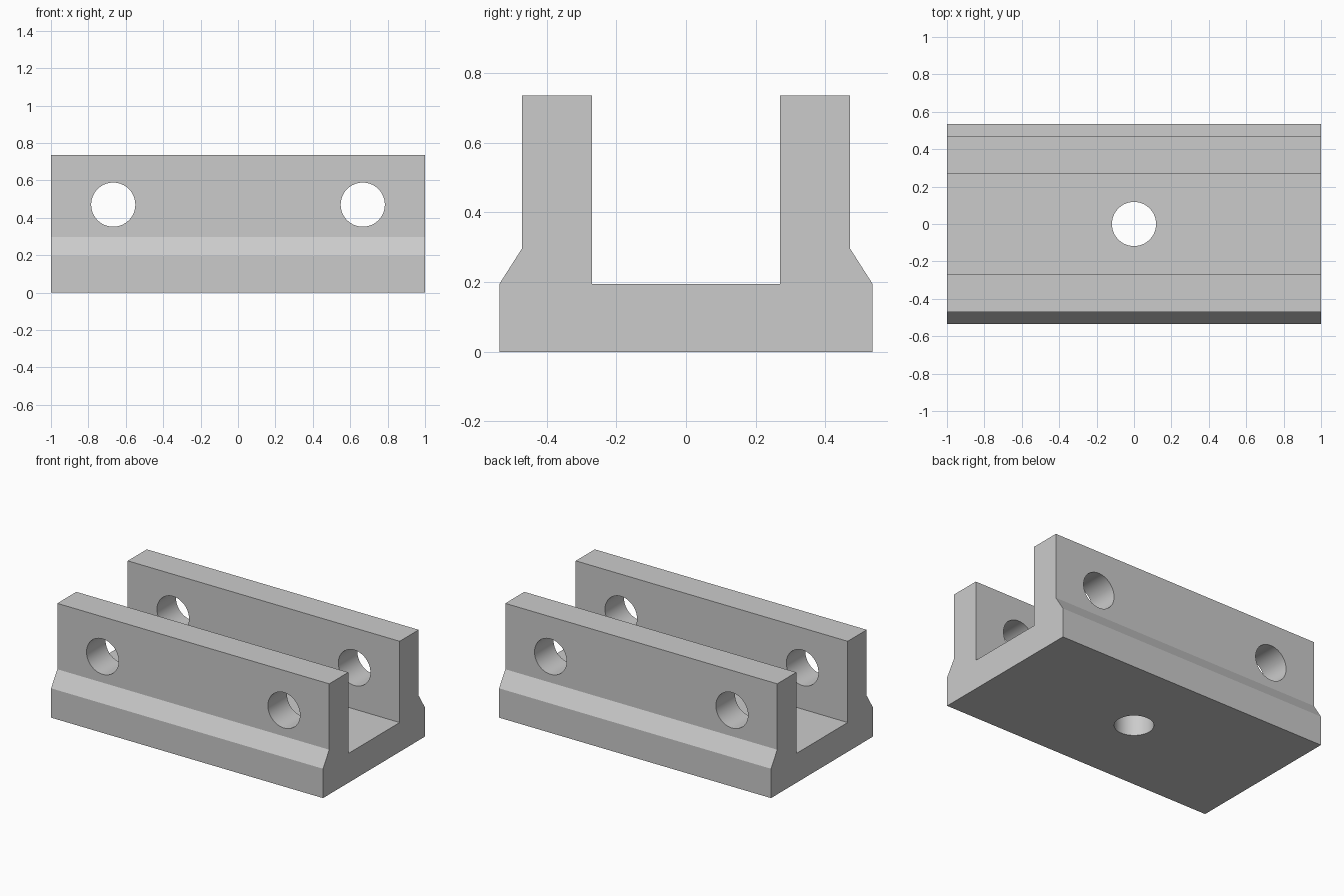
import bpy
import bmesh
import math

default_cube = bpy.data.objects.get("Cube")
if default_cube:
    bpy.data.objects.remove(default_cube, do_unlink=True)

HALF_LENGTH = 1.0
HOLE_RADIUS = 0.118

# Plain grey material
grey = bpy.data.materials.new("light grey")
grey.use_nodes = True
colour = (0.6, 0.6, 0.6, 1)
grey.diffuse_color = colour
grey.node_tree.nodes["Principled BSDF"].inputs["Base Color"].default_value = colour

# U-shaped section with flared foot: one half in (y, z), mirrored, then extruded along x
half = [(0.535, 0), (0.535, 0.195), (0.47, 0.297), (0.47, 0.735), (0.27, 0.735), (0.27, 0.195)]
section = half + [(-y, z) for y, z in reversed(half)]

bm = bmesh.new()
profile = bm.faces.new([bm.verts.new((-HALF_LENGTH, y, z)) for y, z in section])
extruded = bmesh.ops.extrude_face_region(bm, geom=[profile], use_keep_orig=True)
end_verts = [v for v in extruded["geom"] if isinstance(v, bmesh.types.BMVert)]
bmesh.ops.translate(bm, verts=end_verts, vec=(2 * HALF_LENGTH, 0, 0))
bmesh.ops.recalc_face_normals(bm, faces=bm.faces)
mesh = bpy.data.meshes.new("channel_bracket")
bm.to_mesh(mesh)
bm.free()
mesh.materials.append(grey)
bracket = bpy.data.objects.new("channel_bracket", mesh)
bpy.context.collection.objects.link(bracket)


def drill(name, location, rotation=(0, 0, 0)):
    """Cut a round through-hole in the bracket."""
    bpy.ops.mesh.primitive_cylinder_add(vertices=64, radius=HOLE_RADIUS, depth=1.4,
                                        location=location, rotation=rotation)
    cutter = bpy.context.object
    cutter.name = name
    cutter.hide_render = True
    cutter.data.materials.append(grey)
    cut = bracket.modifiers.new(name, "BOOLEAN")
    cut.operation = "DIFFERENCE"
    cut.solver = "EXACT"
    cut.object = cutter
    bpy.context.view_layer.objects.active = bracket
    bpy.ops.object.modifier_apply(modifier=cut.name)
    bpy.data.objects.remove(cutter, do_unlink=True)


# Two cross holes through both walls, one hole through the base
for side, x in (("left", 0.667), ("right", -0.667)):
    drill(side + "_wall_hole", (x, 0, 0.47), (math.pi / 2, 0, 0))
drill("base_hole", (0, 0, 0))

# Smooth hole walls, sharp edges elsewhere
bpy.ops.object.select_all(action="DESELECT")
bracket.select_set(True)
bpy.context.view_layer.objects.active = bracket
bpy.ops.object.shade_smooth_by_angle(angle=math.radians(25))
